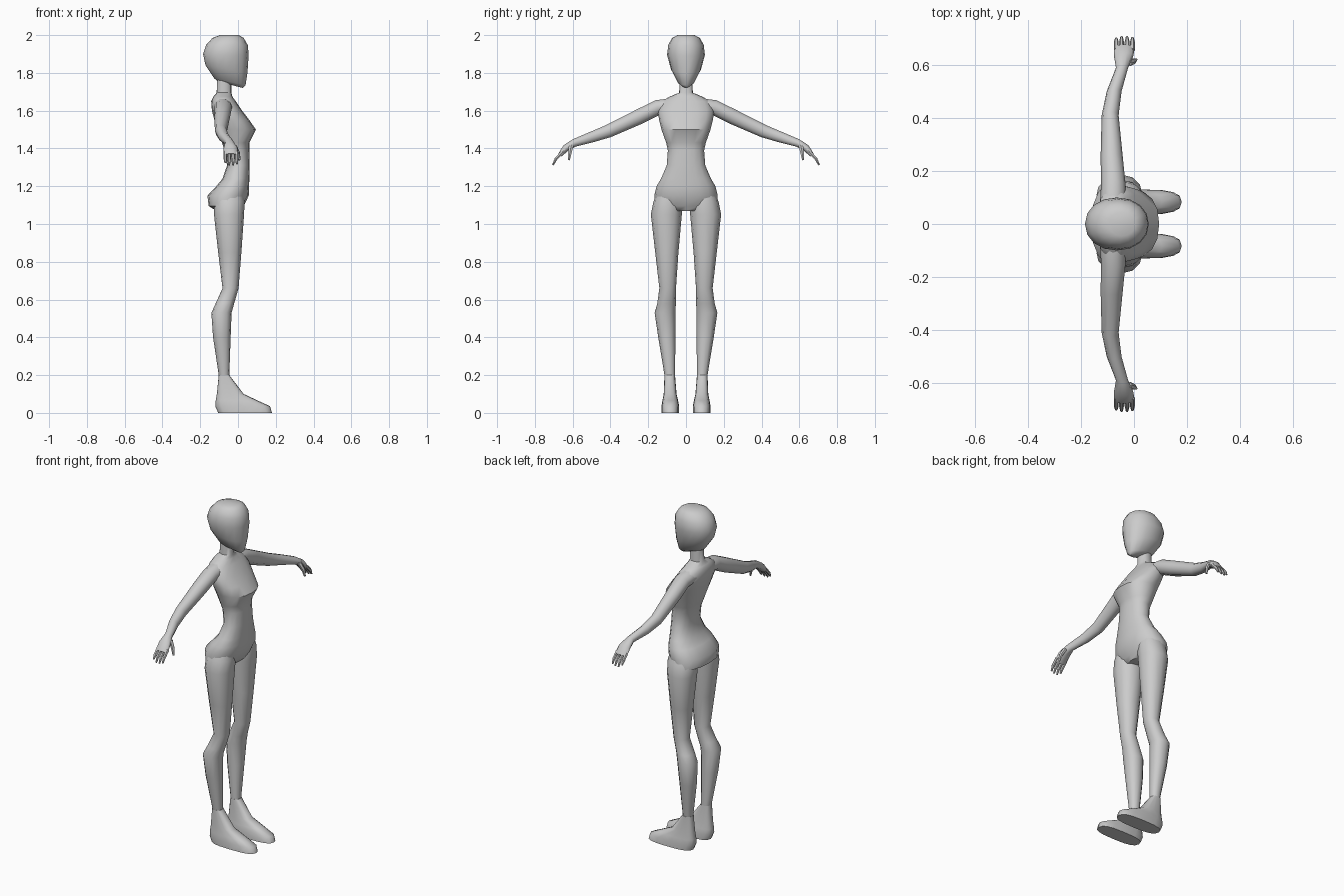
import bpy, bmesh
from math import cos, sin, pi, radians
from mathutils import Vector


def spow(v, n):
    return (1 if v >= 0 else -1) * abs(v) ** (2 / n)


def loft(bm, rings, sides, n=2.0):
    """Skin a list of (centre, u, v) rings and cap both ends."""
    loops = []
    for c, u, v in rings:
        loop = []
        for i in range(sides):
            a = 2 * pi * i / sides
            loop.append(bm.verts.new(c + u * spow(cos(a), n) + v * spow(sin(a), n)))
        loops.append(loop)
    for a, b in zip(loops, loops[1:]):
        for i in range(sides):
            j = (i + 1) % sides
            bm.faces.new((a[i], a[j], b[j], b[i]))
    bm.faces.new(loops[0][::-1])
    bm.faces.new(loops[-1])


def stack(rows):
    """Rows (z back, z front, x back, x front, y min, y max) to rings."""
    return [(Vector(((xb + xf) / 2, (y0 + y1) / 2, (zb + zf) / 2)),
             Vector(((xf - xb) / 2, 0, (zf - zb) / 2)),
             Vector((0, (y1 - y0) / 2, 0))) for zb, zf, xb, xf, y0, y1 in rows]


def limb(rows):
    """Rows (x, y, z, half width, half thickness) along a path to rings."""
    pts = [Vector(r[:3]) for r in rows]
    rings = []
    for i, r in enumerate(rows):
        t = pts[min(i + 1, len(pts) - 1)] - pts[max(i - 1, 0)]
        side = Vector((0, -t.z, t.y)).normalized()
        rings.append((pts[i], Vector((r[3], 0, 0)), side * r[4]))
    return rings


def make(name, lofts, mirror=False, angle=50):
    bm = bmesh.new()
    for rings, sides, n in lofts:
        loft(bm, rings, sides, n)
    bmesh.ops.recalc_face_normals(bm, faces=bm.faces)
    me = bpy.data.meshes.new(name)
    bm.to_mesh(me)
    bm.free()
    ob = bpy.data.objects.new(name, me)
    bpy.context.collection.objects.link(ob)
    bpy.ops.object.select_all(action='DESELECT')
    ob.select_set(True)
    bpy.context.view_layer.objects.active = ob
    bpy.ops.object.shade_smooth_by_angle(angle=radians(angle))
    if mirror:
        m = ob.modifiers.new("mirror", 'MIRROR')
        m.use_axis = (False, True, False)
    return ob


# Head, with the lower rings tilted towards the chin
head = [(1.755, 1.72, -.105, .025, .022), (1.77, 1.735, -.125, .04, .045),
        (1.84, 1.80, -.172, .05, .08), (1.90, 1.89, -.185, .056, .1),
        (1.95, 1.945, -.168, .053, .094), (1.985, 1.985, -.135, .03, .074),
        (2.0, 2.0, -.095, .005, .045)]
make("head", [(stack([(*r[:4], -r[4], r[4]) for r in head]), 16, 2.1)])

# Torso and neck: height, back, front, half width
torso = [(1.07, -.115, .015, .10), (1.095, -.155, .03, .165),
         (1.15, -.162, .057, .168), (1.2, -.115, .059, .156),
         (1.24, -.082, .06, .132), (1.31, -.058, .062, .102),
         (1.39, -.07, .06, .096), (1.43, -.085, .06, .105),
         (1.5, -.11, .095, .13), (1.55, -.125, .06, .142),
         (1.6, -.138, .022, .15), (1.65, -.142, -.012, .13),
         (1.675, -.13, -.03, .085), (1.695, -.113, -.035, .036),
         (1.78, -.11, -.035, .034)]
make("torso", [(stack([(z, z, b, f, -w, w) for z, b, f, w in torso]), 16, 2.25)])

# Leg: height, back, front, inner side, outer side
leg = [(1.2, -.085, .02, .045, .135), (1.12, -.125, .035, .02, .172),
       (1.05, -.127, .032, .022, .186), (.85, -.105, .018, .04, .163),
       (.66, -.082, .003, .053, .141), (.58, -.118, -.02, .054, .152),
       (.53, -.141, -.034, .055, .166), (.4, -.132, -.039, .056, .147),
       (.2, -.102, -.046, .058, .114)]
make("leg", [(stack([(z, z, *r) for z, *r in leg]), 12, 2.2)], True)

# Foot, stacked from the ankle down to the flat sole
foot = [(.2, -.102, -.046, .058, .114), (.1, -.112, .03, .05, .118),
        (.065, -.118, .105, .042, .125), (.035, -.12, .17, .036, .13),
        (.0, -.105, .18, .036, .13)]
make("foot", [(stack([(z, z, *r) for z, *r in foot]), 16, 2.8)], True)

# Arm with palm
arm = [(-.08, .06, 1.63, .05, .04), (-.078, .15, 1.617, .046, .042),
       (-.084, .25, 1.567, .042, .042), (-.09, .41, 1.492, .032, .036),
       (-.075, .5, 1.46, .028, .03), (-.045, .59, 1.43, .023, .022),
       (-.039, .635, 1.403, .037, .02), (-.037, .668, 1.365, .039, .012)]
make("arm", [(limb(arm), 10, 2.0)], True)

# Four fingers and the thumb
digits = []
for x, drop in ((-.067, .012), (-.047, .0), (-.026, .0), (-.006, .006)):
    digits.append((limb([(x, .655, 1.38, .009, .010),
                         (x, .688, 1.345, .009, .009),
                         (x, .705 - drop / 2, 1.312 + drop, .005, .005)]), 6, 2.0))
digits.append((limb([(-.022, .607, 1.418, .014, .014),
                     (.0, .615, 1.378, .011, .011),
                     (.008, .62, 1.338, .005, .006)]), 6, 2.0))
make("fingers", digits, True)
